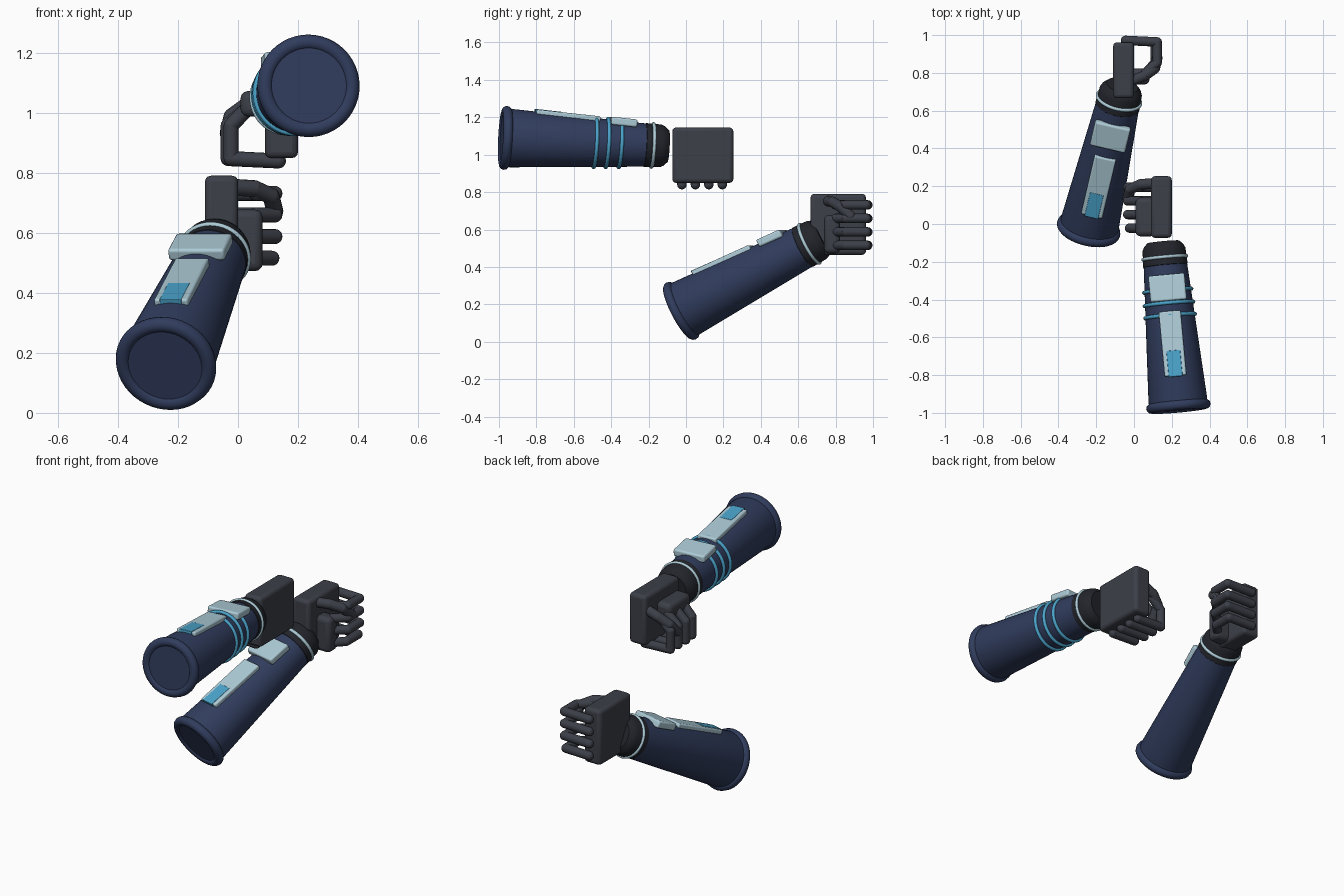
import bpy, bmesh, math
from mathutils import Matrix, Vector

if "Cube" in bpy.data.objects:
    bpy.data.objects.remove(bpy.data.objects["Cube"])


def material(name, rgb):
    m = bpy.data.materials.new(name)
    m.diffuse_color = (*rgb, 1)
    m.use_nodes = True
    m.node_tree.nodes["Principled BSDF"].inputs["Base Color"].default_value = m.diffuse_color
    return m


NAVY = material("navy", (0.03, 0.046, 0.11))
GREY = material("glove_grey", (0.045, 0.05, 0.065))
DARK = material("cuff_dark", (0.016, 0.018, 0.024))
PALE = material("pale_blue", (0.42, 0.6, 0.68))
CYAN = material("cyan", (0.07, 0.37, 0.6))


def finish(name, bm, mat, frame, bevel=0.0):
    """Place local geometry in a frame; mirrored frames get flipped normals."""
    bmesh.ops.recalc_face_normals(bm, faces=bm.faces[:])
    me = bpy.data.meshes.new(name)
    bm.to_mesh(me)
    bm.free()
    me.transform(frame)
    if frame.determinant() < 0:
        me.flip_normals()
    me.materials.append(mat)
    ob = bpy.data.objects.new(name, me)
    bpy.context.collection.objects.link(ob)
    bpy.ops.object.select_all(action='DESELECT')
    ob.select_set(True)
    bpy.context.view_layer.objects.active = ob
    if bevel:
        b = ob.modifiers.new("bevel", 'BEVEL')
        b.width = bevel
        b.segments = 3
    bpy.ops.object.shade_smooth_by_angle(angle=math.radians(35))
    return ob


def box(name, lo, hi, mat, frame, bevel, top=None):
    """Box between two corners; top = (z at low y, z at high y) slopes it."""
    bm = bmesh.new()
    bmesh.ops.create_cube(bm, size=1)
    for v in bm.verts:
        up = v.co.z > 0
        far = v.co.y > 0
        v.co = Vector([lo[i] + (v.co[i] + 0.5) * (hi[i] - lo[i]) for i in range(3)])
        if top:
            v.co.z = top[far] - (0 if up else hi[2] - lo[2])
    return finish(name, bm, mat, frame, bevel)


def lathe(name, profile, mat, frame, closed=False, n=48):
    """Revolve (radius, s) points around the local y axis."""
    bm = bmesh.new()
    rings = [[bm.verts.new((r * math.cos(a), s, r * math.sin(a)))
              for a in (2 * math.pi * i / n for i in range(n))] for r, s in profile]
    pairs = list(zip(rings, rings[1:]))
    if closed:
        pairs.append((rings[-1], rings[0]))
    for a, b in pairs:
        for i in range(n):
            j = (i + 1) % n
            bm.faces.new((a[i], a[j], b[j], b[i]))
    if not closed:
        bm.faces.new(rings[0])
        bm.faces.new(rings[-1])
    return finish(name, bm, mat, frame)


def ring(name, r, s, minor, mat, frame):
    pts = [(r + minor * math.cos(t), s + minor * math.sin(t))
           for t in (2 * math.pi * i / 12 for i in range(12))]
    return lathe(name, pts, mat, frame, closed=True)


def digit(name, pts, r, mat, frame):
    """Jointed finger: cylinders with ball joints."""
    bm = bmesh.new()
    pts = [Vector(p) for p in pts]
    for p in pts:
        bmesh.ops.create_uvsphere(bm, u_segments=16, v_segments=10, radius=r,
                                  matrix=Matrix.Translation(p))
    for a, b in zip(pts, pts[1:]):
        d = b - a
        m = Matrix.Translation((a + b) / 2) @ d.to_track_quat('Z', 'Y').to_matrix().to_4x4()
        bmesh.ops.create_cone(bm, cap_ends=True, segments=16, radius1=r, radius2=r,
                              depth=d.length, matrix=m)
    return finish(name, bm, mat, frame)


def frame_from(x, y, z, origin):
    m = Matrix((x, y, z)).transposed().to_4x4()
    m.translation = origin
    return m


def forearm(side, elbow, direction):
    d = Vector(direction).normalized()
    x = d.cross(Vector((0, 0, 1))).normalized()
    f = frame_from(x, d, x.cross(d), Vector(elbow))
    # tapered sleeve, rolled elbow rim, wrist cuff and trim ring
    lathe(side + "_forearm", [(0.146, -0.016), (0.156, 0.03), (0.115, 0.76)], NAVY, f)
    ring(side + "_elbow_rim", 0.145, 0.0, 0.026, NAVY, f)
    lathe(side + "_wrist_cuff", [(0.112, 0.745), (0.118, 0.75), (0.114, 0.835),
                                 (0.106, 0.853), (0.085, 0.875)], DARK, f)
    ring(side + "_wrist_ring", 0.116, 0.79, 0.009, PALE, f)
    # armour plates and light panel on top
    box(side + "_long_plate", (-0.058, 0.155, 0), (0.058, 0.5, 0.035), PALE, f, 0.008,
        top=(0.16, 0.141))
    box(side + "_light_panel", (-0.037, 0.15, 0), (0.037, 0.29, 0.02), CYAN, f, 0.003,
        top=(0.163, 0.1545))
    box(side + "_wrist_plate", (-0.096, 0.555, 0), (0.096, 0.695, 0.042), PALE, f, 0.01,
        top=(0.142, 0.134))
    return f


def hand(side, centre, curl, fwd, thumb):
    # local axes: x = curl direction, y = finger direction, z = thumb side
    f = frame_from(Vector(curl), Vector(fwd), Vector(thumb), Vector(centre))
    box(side + "_palm", (-0.055, -0.148, -0.163), (0.055, 0.148, 0.163), GREY, f, 0.02)
    box(side + "_palm_heel", (0.03, -0.075, -0.155), (0.137, 0.01, 0.05), GREY, f, 0.025)
    for i in range(4):
        t = -0.112 + 0.072 * i
        reach = 0.178 if i else 0.168
        digit(f"{side}_finger_{i + 1}",
              [(0.01, 0.158, t), (reach, 0.15, t), (reach, 0.04, t), (0.115, -0.015, t)],
              0.025, GREY, f)
    digit(side + "_thumb", [(0.03, -0.06, 0.125), (0.11, -0.03, 0.12),
                            (0.165, 0.01, 0.095), (0.178, 0.065, 0.045)], 0.028, GREY, f)


# right arm: level, with three glowing bands
fr = forearm("right", (0.235, -0.965, 1.09), (-0.08, 0.87, -0.045))
for k, (s, r) in enumerate(((0.48, 0.133), (0.545, 0.13), (0.615, 0.126))):
    ring(f"right_band_{k + 1}", r, s, 0.01, CYAN, fr)
hand("right", (0.145, 0.09, 0.9975), (-1, 0, 0), (0, 0, -1), (0, 1, 0))

# left arm: reaching forward and up
forearm("left", (-0.24, -0.025, 0.165), (0.17, 0.725, 0.38))
hand("left", (-0.055, 0.814, 0.6275), (1, 0, 0), (0, 1, 0), (0, 0, 1))
